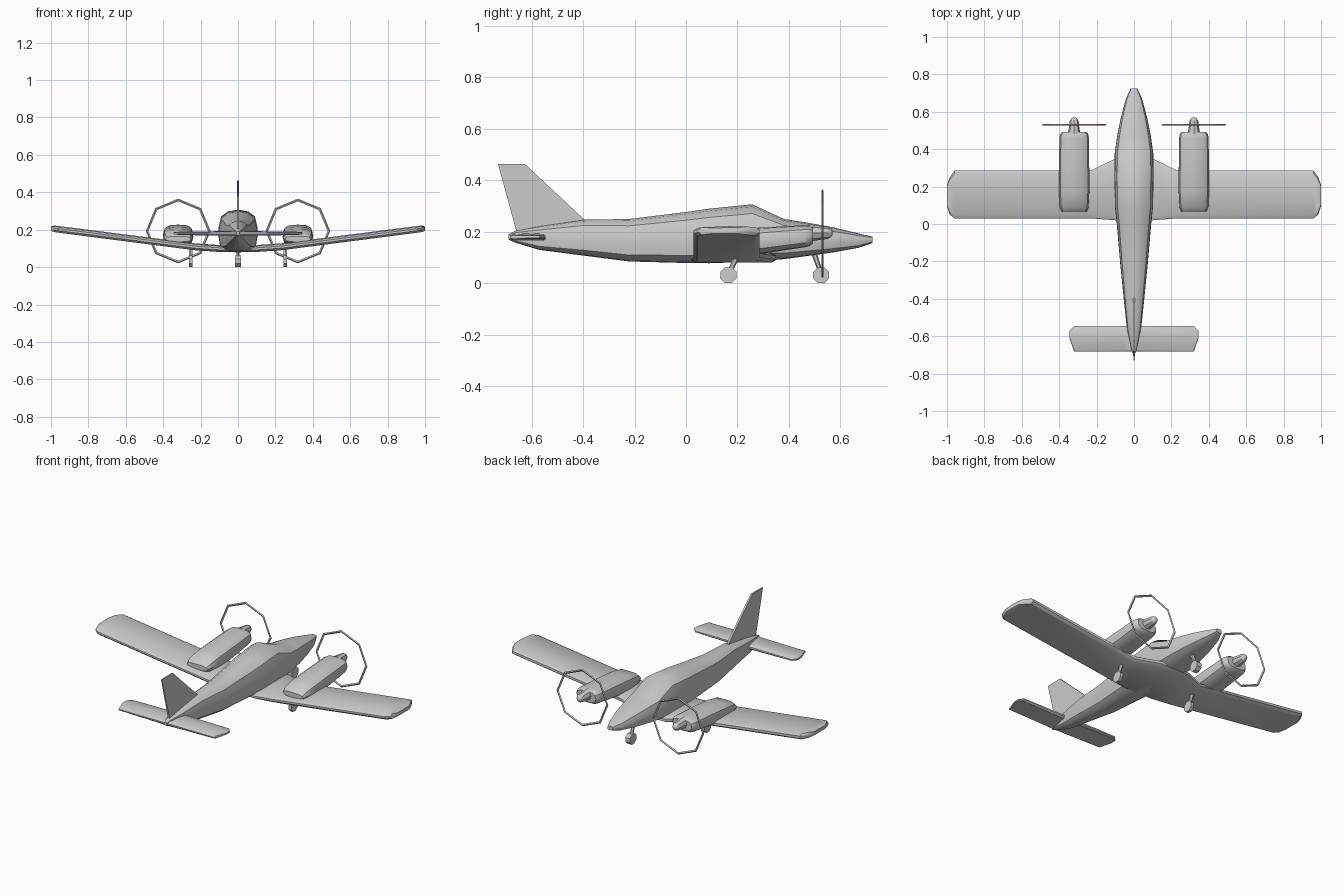
import bpy, bmesh
from math import radians, cos, sin, pi
from mathutils import Vector

if "Cube" in bpy.data.objects:
    bpy.data.objects.remove(bpy.data.objects["Cube"])


def finish(name, bm, angle=35):
    bmesh.ops.recalc_face_normals(bm, faces=bm.faces)
    me = bpy.data.meshes.new(name)
    bm.to_mesh(me)
    bm.free()
    ob = bpy.data.objects.new(name, me)
    bpy.context.collection.objects.link(ob)
    if angle:
        bpy.ops.object.select_all(action='DESELECT')
        ob.select_set(True)
        bpy.context.view_layer.objects.active = ob
        bpy.ops.object.shade_smooth_by_angle(angle=radians(angle))
    return ob


def loft(name, rings, angle=35):
    """Skin a list of equal-length point rings and cap both ends."""
    bm = bmesh.new()
    vs = [[bm.verts.new(p) for p in r] for r in rings]
    n = len(vs[0])
    for a, b in zip(vs, vs[1:]):
        for i in range(n):
            j = (i + 1) % n
            bm.faces.new((a[i], a[j], b[j], b[i]))
    bm.faces.new(vs[0])
    bm.faces.new(vs[-1])
    return finish(name, bm, angle)


def body(name, half, stations, cx=0, angle=35):
    """Loft along y; half is a right-hand outline, stations are (y, half width, bottom, top)."""
    outline = half + [(-u, v) for u, v in half[-2:0:-1]]
    return loft(name, [[(cx + u * w, y, b + v * (t - b)) for u, v in outline]
                       for y, w, b, t in stations], angle)


def panel(name, stations):
    """Mirrored wing panel; stations are (x, front y, rear y, bottom, top)."""
    prof = [(0, .3), (0, .7), (.06, .95), (.4, 1), (.93, .88), (1, .6), (1, .3), (.95, 0), (.06, 0)]
    full = [(-s[0], *s[1:]) for s in stations[:0:-1]] + stations
    return loft(name, [[(x, f + u * (r - f), b + v * (t - b)) for u, v in prof]
                       for x, f, r, b, t in full])


def rod(name, a, b, r1, r2, sides=8):
    a, b = Vector(a), Vector(b)
    q = (b - a).to_track_quat('Z', 'Y')
    ring = lambda c, r: [c + q @ Vector((r * cos((i + .5) * 2 * pi / sides),
                                         r * sin((i + .5) * 2 * pi / sides), 0)) for i in range(sides)]
    return loft(name, [ring(a, r1), ring(b, r2)])


# Fuselage
body("fuselage",
     [(0, 1), (.5, .96), (.86, .84), (.98, .6), (1, .4), (.92, .15), (.55, .02), (0, 0)],
     [(-.69, .008, .17, .19), (-.66, .018, .157, .205), (-.57, .037, .13, .222), (-.4, .055, .108, .247),
      (-.22, .073, .085, .25), (0, .092, .079, .277), (.09, .102, .078, .29), (.257, .105, .084, .307),
      (.38, .103, .094, .25), (.47, .09, .106, .236), (.57, .07, .12, .218),
      (.67, .043, .138, .194), (.725, .018, .157, .181)])

# Main wing with root fillets and clipped tips
panel("wing", [(0, .35, .02, .08, .115), (.1, .35, .02, .081, .118), (.23, .286, .03, .09, .127),
               (.96, .286, .03, .184, .22), (.985, .25, .05, .188, .222), (1, .21, .095, .194, .217)])

# Tailplane
panel("tailplane", [(0, -.545, -.683, .165, .195), (.05, -.545, -.683, .167, .193),
                    (.32, -.545, -.683, .172, .189), (.345, -.57, -.61, .176, .186)])

# Fin
fin = [(-.69, .17, .004), (-.66, .206, .006), (-.73, .463, .003), (-.625, .463, .005),
       (-.395, .248, .006), (-.395, .2, .006)]
bm = bmesh.new()
sides = [[bm.verts.new((s * t, y, z)) for y, z, t in fin] for s in (-1, 1)]
for s in sides:
    bm.faces.new(s)
for i in range(len(fin)):
    j = (i + 1) % len(fin)
    bm.faces.new((sides[0][i], sides[0][j], sides[1][j], sides[1][i]))
finish("fin", bm)

wheels = [("nose", 0, .525, .015, (0, .49, .14))]
for side, s in (("left", -1), ("right", 1)):
    x = .32 * s
    # Engine nacelle
    body(side + "_nacelle",
         [(0, 1), (.6, .97), (.9, .8), (1, .5), (.9, .2), (.6, .03), (0, 0)],
         [(.068, .068, .135, .165), (.09, .077, .12, .187), (.17, .081, .112, .205),
          (.28, .081, .113, .216), (.46, .079, .14, .226), (.48, .075, .145, .224), (.493, .064, .155, .218)], x)
    # Spinner
    loft(side + "_spinner", [[(x + r * cos(i * pi / 4), y, .196 + r * sin(i * pi / 4)) for i in range(8)]
                             for y, r in ((.48, .034), (.52, .027), (.55, .024), (.565, .015), (.57, .006))])
    # Propeller disc ring, eight-sided
    bm = bmesh.new()
    loop = []
    for i in range(8):
        a = i * pi / 4
        loop.append([bm.verts.new((x + r * sin(a), .53 + dy, .193 + r * cos(a)))
                     for r, dy in ((.173, 0), (.167, .004), (.159, 0), (.167, -.004))])
    for i in range(8):
        p, q = loop[i], loop[(i + 1) % 8]
        for k in range(4):
            bm.faces.new((p[k], p[(k + 1) % 4], q[(k + 1) % 4], q[k]))
    finish(side + "_propeller_ring", bm, 0)
    wheels.append((side, .253 * s, .165, .009, (.253 * s, .2, .11)))

# Wheels and struts
for name, x, y, w, top in wheels:
    rod(name + "_wheel", (x - w, y, .0315), (x + w, y, .0315), .0335, .0335)
    rod(name + "_strut", (x, y, .035), top, .008, .012, 6)
